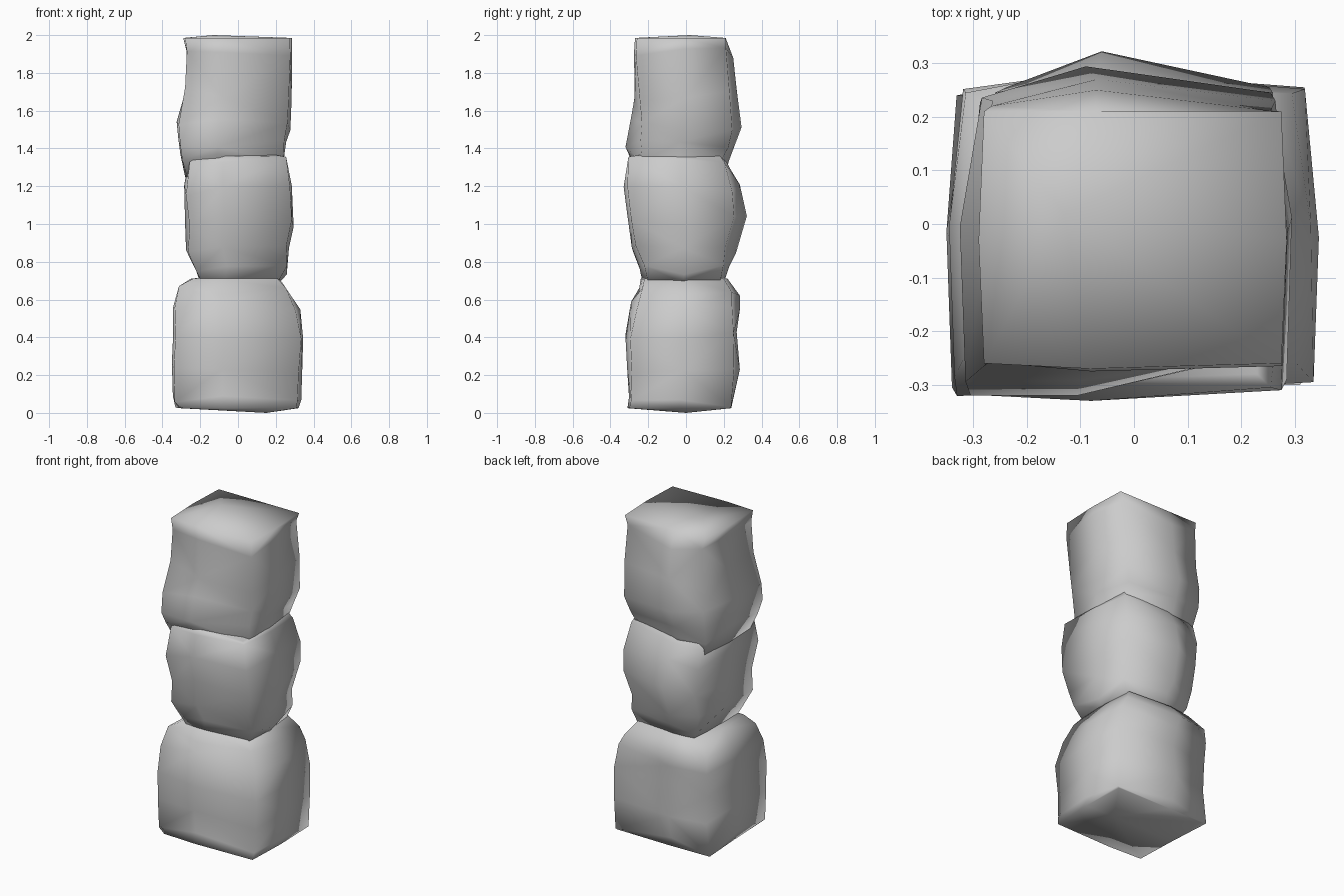
import bpy
import bmesh
import random

if "Cube" in bpy.data.objects:
    bpy.data.objects.remove(bpy.data.objects["Cube"])

random.seed(11)


def rock(name, levels, bottom, top):
    """Loft boxy eight-sided rings, closed by a shallow point at each end.
    Level: z, left, right, front, back, front-right inset, back-corner inset."""
    bm = bmesh.new()
    rings = []
    for i, (z, x0, x1, y0, y1, fr, bk) in enumerate(levels):
        xm, ym = (x0 + x1) / 2, (y0 + y1) / 2
        pts = [(x0 + .01, y0 + .01), (xm - .08, y0),
               (x1 - .01, y0 + .01 + fr), (x1, ym),
               (x1 - .01 - bk * .4, y1 - bk), (xm - .07, y1),
               (x0 + .01 + bk * .4, y1 - bk), (x0, ym)]
        ring = []
        for x, y in pts:
            # Chip the inner rings unevenly for a hewn look
            inner = 0 < i < len(levels) - 1
            dz = random.uniform(-.035, .035) if inner else 0
            chip = 1 - random.uniform(0, .06) if inner and random.random() < .5 else 1
            ring.append(bm.verts.new((x * chip, y * chip, z + dz)))
        rings.append(ring)
    for j, (a, b) in enumerate(zip(rings, rings[1:])):
        for k in range(8):
            n = (k + 1) % 8
            if (j + k) % 2:
                bm.faces.new((a[k], a[n], b[n]))
                bm.faces.new((a[k], b[n], b[k]))
            else:
                bm.faces.new((a[k], a[n], b[k]))
                bm.faces.new((a[n], b[n], b[k]))
    for ring, tip in ((rings[0], bottom), (rings[-1], top)):
        c = bm.verts.new(tip)
        for k in range(8):
            bm.faces.new((ring[k], ring[(k + 1) % 8], c))
    bmesh.ops.recalc_face_normals(bm, faces=bm.faces)
    for f in bm.faces:
        f.smooth = True
    mesh = bpy.data.meshes.new(name)
    bm.to_mesh(mesh)
    bm.free()
    obj = bpy.data.objects.new(name, mesh)
    bpy.context.collection.objects.link(obj)
    return obj


# Wide base stone
rock("bottom_rock", [
    (0.025, -.31, .32, -.31, .24, 0, .005),
    (0.06, -.345, .335, -.31, .25, 0, .01),
    (0.23, -.35, .34, -.315, .285, .01, .03),
    (0.40, -.345, .345, -.335, .285, .03, .03),
    (0.57, -.345, .33, -.295, .285, .01, .03),
    (0.65, -.34, .28, -.265, .285, .01, .04),
    (0.71, -.25, .22, -.24, .22, .01, .02),
], (0.15, 0, 0), (0, 0.1, 0.74))

# Middle stone, narrowing downward with a bulging back
rock("middle_rock", [
    (0.69, -.20, .22, -.23, .20, .02, .02),
    (0.75, -.23, .27, -.25, .23, .02, .02),
    (0.87, -.275, .27, -.29, .27, .01, .05),
    (1.01, -.28, .295, -.31, .335, .01, .08),
    (1.18, -.285, .285, -.33, .285, .01, .04),
    (1.32, -.275, .265, -.315, .235, 0, .02),
    (1.36, -.21, .24, -.29, .20, 0, .02),
], (0, 0, 0.68), (0, 0, 1.40))

# Upper stone, bulging low on its left and back
rock("top_rock", [
    (1.25, -.28, .23, -.26, .21, .05, .02),
    (1.34, -.305, .25, -.30, .225, .06, .02),
    (1.42, -.315, .255, -.33, .26, .08, .03),
    (1.53, -.325, .285, -.305, .295, .05, .05),
    (1.69, -.29, .29, -.275, .27, .01, .04),
    (1.90, -.288, .287, -.275, .25, 0, .03),
    (1.985, -.29, .285, -.27, .21, 0, 0),
], (0, 0, 1.22), (-0.13, 0.02, 2.0))
